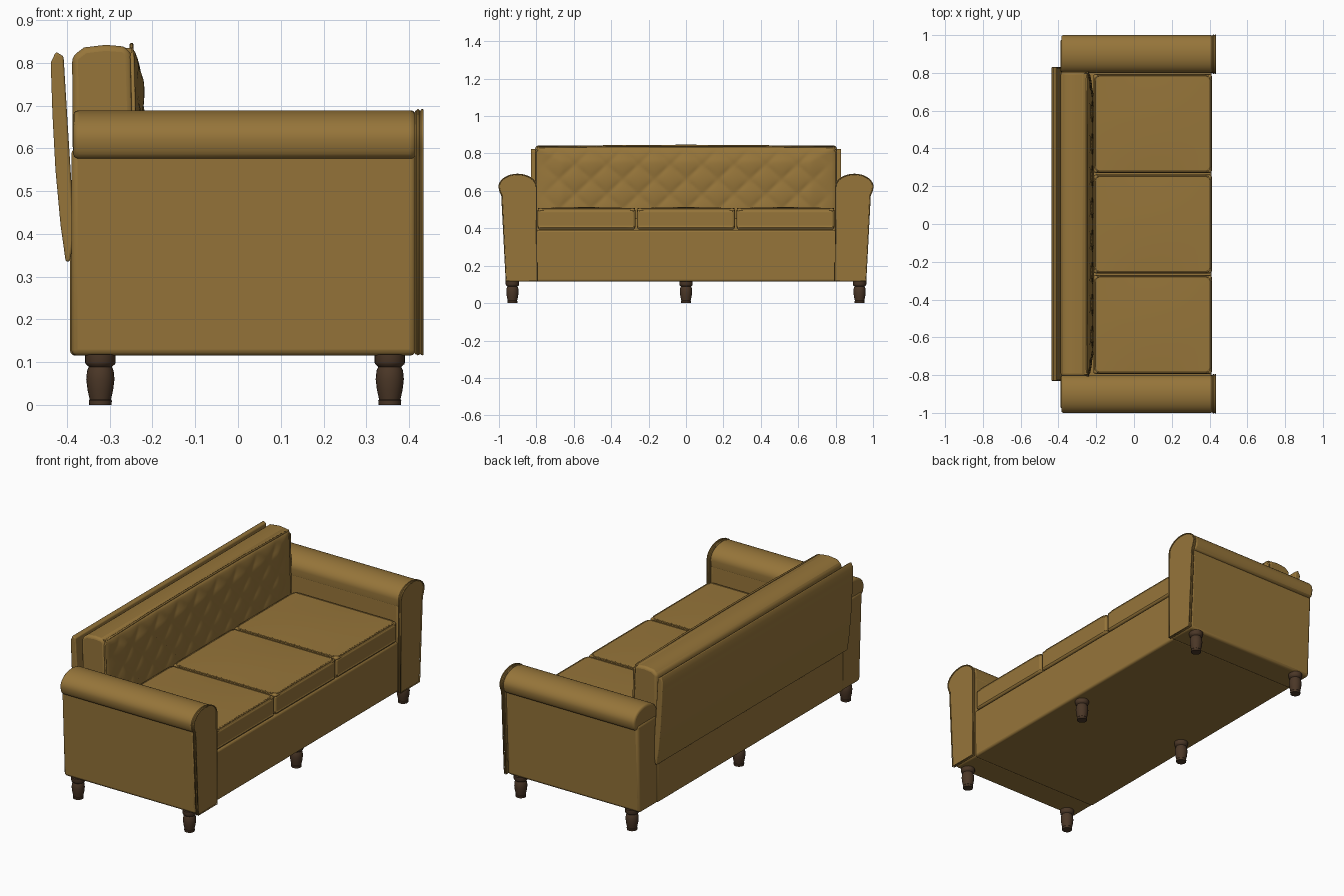
import bpy, bmesh, math
from mathutils import Vector

if "Cube" in bpy.data.objects:
    bpy.data.objects.remove(bpy.data.objects["Cube"])


def material(name, rgb):
    m = bpy.data.materials.new(name)
    m.diffuse_color = (*rgb, 1)
    m.use_nodes = True
    m.node_tree.nodes["Principled BSDF"].inputs["Base Color"].default_value = m.diffuse_color
    return m


LEATHER = material("mustard leather", (0.305, 0.178, 0.042))
WOOD = material("dark wood", (0.070, 0.038, 0.020))


def finish(name, bm, mat=LEATHER, bevel=0.0, angle=35):
    """Turn a bmesh into a smooth-shaded object with optional rounded edges."""
    bmesh.ops.recalc_face_normals(bm, faces=bm.faces)
    me = bpy.data.meshes.new(name)
    bm.to_mesh(me)
    bm.free()
    me.materials.append(mat)
    ob = bpy.data.objects.new(name, me)
    bpy.context.collection.objects.link(ob)
    if bevel:
        mod = ob.modifiers.new("round", "BEVEL")
        mod.width, mod.segments = bevel, 3
        mod.limit_method, mod.angle_limit = "ANGLE", math.radians(40)
    bpy.ops.object.select_all(action="DESELECT")
    ob.select_set(True)
    bpy.context.view_layer.objects.active = ob
    bpy.ops.object.shade_smooth_by_angle(angle=math.radians(angle))
    return ob


def prism(name, pts, axis, a, b, bevel):
    """Extrude a profile: (y, z) along x, or (x, z) along y."""
    bm = bmesh.new()
    place = (lambda p, t: (t, p[0], p[1])) if axis == "x" else (lambda p, t: (p[0], t, p[1]))
    f = bm.faces.new([bm.verts.new(place(p, a)) for p in pts])
    new = bmesh.ops.extrude_face_region(bm, geom=[f])["geom"]
    step = Vector((b - a, 0, 0) if axis == "x" else (0, b - a, 0))
    bmesh.ops.translate(bm, vec=step, verts=[g for g in new if isinstance(g, bmesh.types.BMVert)])
    return finish(name, bm, bevel=bevel)


def box(name, lo, hi, bevel, dome=0.0):
    """Rounded box whose top can swell into a soft dome."""
    lo, hi = Vector(lo), Vector(hi)
    bm = bmesh.new()
    bmesh.ops.create_cube(bm, size=2)
    if dome:
        bmesh.ops.subdivide_edges(bm, edges=bm.edges[:], cuts=9, use_grid_fill=True)
    for v in bm.verts:
        u = v.co.copy()
        v.co = [(l + h) / 2 + c * (h - l) / 2 for l, h, c in zip(lo, hi, u)]
        if u.z > 0.99:
            v.co.z += dome * (1 - u.x ** 2) * (1 - u.y ** 2)
    return finish(name, bm, bevel=bevel)


def piping(name, pts, radius=0.004, cyclic=True):
    cu = bpy.data.curves.new(name, "CURVE")
    cu.dimensions = "3D"
    cu.bevel_depth, cu.bevel_resolution = radius, 2
    sp = cu.splines.new("POLY")
    sp.points.add(len(pts) - 1)
    for p, co in zip(sp.points, pts):
        p.co = (*co, 1)
    sp.use_cyclic_u = cyclic
    cu.materials.append(LEATHER)
    ob = bpy.data.objects.new(name, cu)
    bpy.context.collection.objects.link(ob)


def round_rect(x0, x1, y0, y1, r, n=5):
    pts = []
    for k, (cx, cy) in enumerate([(x1 - r, y1 - r), (x0 + r, y1 - r), (x0 + r, y0 + r), (x1 - r, y0 + r)]):
        for i in range(n):
            a = math.pi / 2 * (k + i / (n - 1))
            pts.append((cx + r * math.cos(a), cy + r * math.sin(a)))
    return pts


# Seat base
box("seat_base", (-0.393, -0.81, 0.115), (0.41, 0.81, 0.392), 0.012)

# Seat cushions with piping along both edges
for i, yc in enumerate((-0.532, 0, 0.532)):
    box(f"seat_cushion_{i}", (-0.215, yc - 0.261, 0.394), (0.412, yc + 0.261, 0.507), 0.026, dome=0.006)
    for z in (0.402, 0.505):
        loop = round_rect(-0.208, 0.406, yc - 0.255, yc + 0.255, 0.03)
        piping(f"seat_cushion_piping_{i}", [(x, y, z) for x, y in loop])

# Arms: slanted side, rolled top and piped front panel
arc = [(0.9 + 0.1 * math.cos(t), 0.622 + 0.067 * math.sin(t))
       for t in (math.pi * k / 16 for k in range(17))]
for s, side in ((-1, "right"), (1, "left")):
    def flip(pts):
        return [(s * y, z) for y, z in pts]
    prism(f"{side}_arm_side", flip([(0.795, 0.115), (0.957, 0.115), (0.978, 0.6), (0.803, 0.6)]),
          "x", -0.39, 0.416, 0.014)
    prism(f"{side}_arm_roll", flip([(0.803, 0.577), (0.985, 0.575), (0.997, 0.595)] + arc),
          "x", -0.385, 0.416, 0.012)
    outline = flip([(0.797, 0.118), (0.962, 0.118), (0.985, 0.575), (0.996, 0.6)] + arc)
    prism(f"{side}_arm_front", outline, "x", 0.414, 0.429, 0.003)
    for x in (0.421, 0.431):
        piping(f"{side}_arm_front_piping", [(x, y, z) for y, z in outline], 0.003)

# Backrest body
prism("back_cushion", [(-0.385, 0.38), (-0.388, 0.815), (-0.36, 0.836), (-0.31, 0.842),
                       (-0.262, 0.838), (-0.25, 0.822), (-0.235, 0.38)], "y", -0.806, 0.806, 0.014)

# Rear panel, curving outward to the top
prism("back_panel", [(-0.393, 0.335), (-0.403, 0.335), (-0.415, 0.42), (-0.427, 0.55), (-0.434, 0.68),
                     (-0.438, 0.80), (-0.426, 0.826), (-0.408, 0.815), (-0.398, 0.65), (-0.382, 0.40)],
      "y", -0.83, 0.83, 0.006)

# Tufted front of the backrest: a grid swelling between diagonal folds
bm = bmesh.new()
NY, NZ = 160, 36
grid = []
for j in range(NZ + 1):
    row = []
    for i in range(NY + 1):
        u, w = i / NY, j / NZ
        y, z = -0.797 + 1.594 * u, 0.45 + 0.385 * w
        a, b = y / 0.17, (z - 0.5) / 0.16
        puff = math.sqrt(abs(math.sin(math.pi * (a + b)) * math.sin(math.pi * (a - b))))
        edge = min(1, 12 * u, 12 * (1 - u), 5 * (1 - w))
        x = -0.248 + 0.016 * math.sqrt(edge) + 0.01 * puff * edge + 0.012 * (1 - w)
        row.append(bm.verts.new((x, y, z)))
    grid.append(row)
for r0, r1 in zip(grid, grid[1:]):
    for i in range(NY):
        bm.faces.new((r0[i], r0[i + 1], r1[i + 1], r1[i]))
# Skirt tucked back into the cushion
rim = [e for e in bm.edges if e.is_boundary]
new = bmesh.ops.extrude_edge_only(bm, edges=rim)["geom"]
for v in new:
    if isinstance(v, bmesh.types.BMVert):
        v.co.x = -0.265
finish("tufted_back", bm, angle=60)

# Piping around the backrest front
piping("back_piping", [(-0.238, -0.803, 0.45), (-0.247, -0.803, 0.81), (-0.249, -0.785, 0.832),
                       (-0.249, -0.4, 0.84), (-0.249, 0, 0.842), (-0.249, 0.4, 0.84),
                       (-0.249, 0.785, 0.832), (-0.247, 0.803, 0.81), (-0.238, 0.803, 0.45)], 0.005, False)

# Turned legs
LEG = [(0, 0), (0.026, 0), (0.027, 0.01), (0.025, 0.013), (0.030, 0.035), (0.033, 0.06), (0.031, 0.08),
       (0.027, 0.089), (0.034, 0.095), (0.036, 0.1), (0.036, 0.118), (0, 0.118)]
for x in (-0.322, 0.355):
    for y in (-0.928, 0, 0.928):
        bm = bmesh.new()
        vs = [bm.verts.new((r, 0, z)) for r, z in LEG]
        es = [bm.edges.new(p) for p in zip(vs, vs[1:])]
        bmesh.ops.spin(bm, geom=vs + es, cent=(0, 0, 0), axis=(0, 0, 1), angle=math.tau, steps=20)
        bmesh.ops.remove_doubles(bm, verts=bm.verts, dist=1e-5)
        bmesh.ops.translate(bm, vec=(x, y, 0), verts=bm.verts)
        finish("leg", bm, WOOD)
